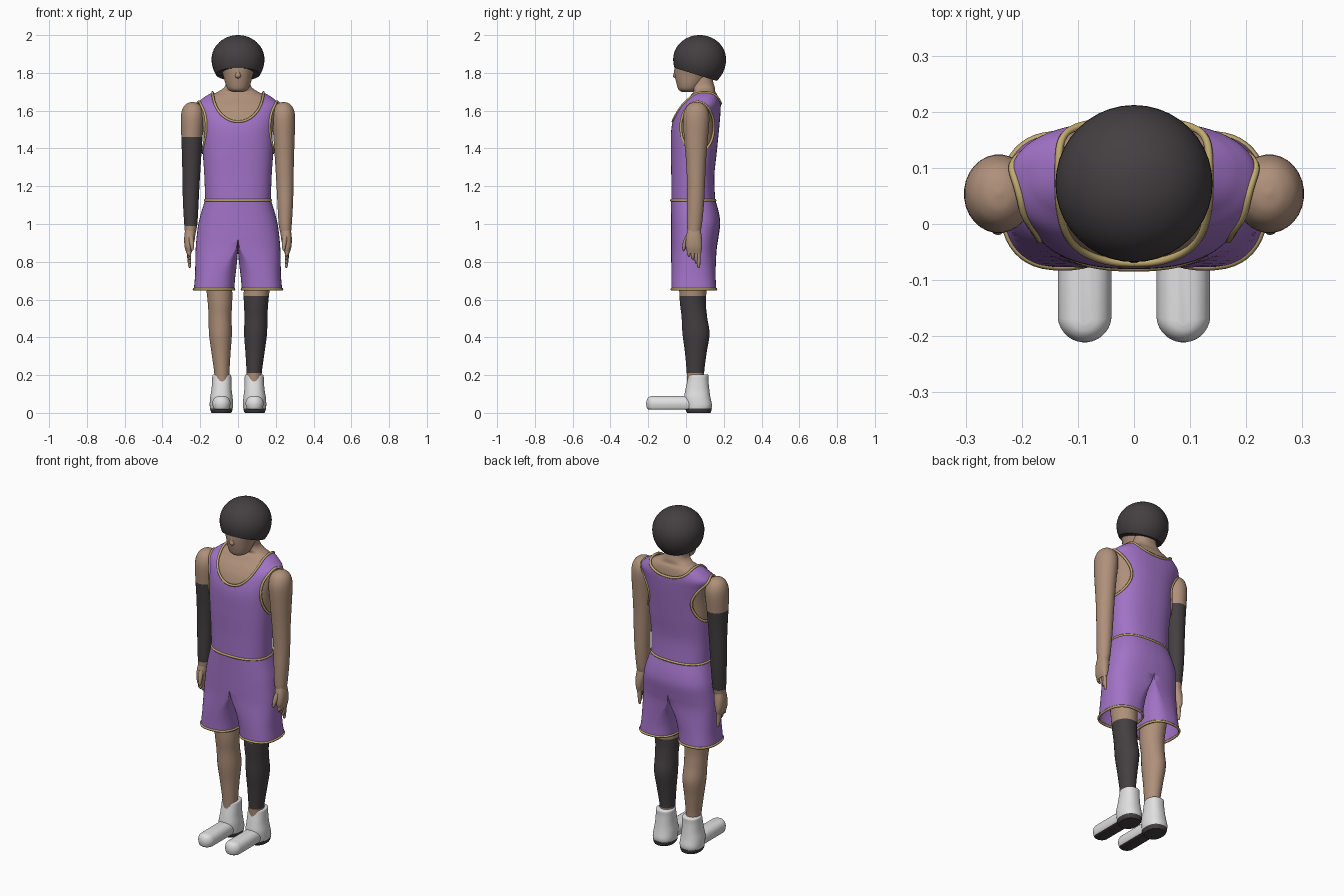
import bpy, bmesh, math
from mathutils import Vector

if "Cube" in bpy.data.objects:
    bpy.data.objects.remove(bpy.data.objects["Cube"])


def material(name, rgb):
    m = bpy.data.materials.new(name)
    m.diffuse_color = (*rgb, 1)
    m.use_nodes = True
    m.node_tree.nodes["Principled BSDF"].inputs["Base Color"].default_value = m.diffuse_color
    return m


SKIN = material("skin", (0.43, 0.28, 0.195))
PURPLE = material("purple_cloth", (0.36, 0.17, 0.57))
GOLD = material("gold_trim", (0.53, 0.40, 0.16))
DARK = material("charcoal", (0.058, 0.050, 0.054))
WHITE = material("white_shoe", (0.75, 0.75, 0.75))


def finish(name, bm, mats, angle=45):
    me = bpy.data.meshes.new(name)
    bm.to_mesh(me)
    bm.free()
    ob = bpy.data.objects.new(name, me)
    bpy.context.collection.objects.link(ob)
    for m in mats:
        me.materials.append(m)
    bpy.ops.object.select_all(action='DESELECT')
    ob.select_set(True)
    bpy.context.view_layer.objects.active = ob
    bpy.ops.object.shade_smooth_by_angle(angle=math.radians(angle))
    return ob


def resample(secs, rows):
    """Catmull-Rom interpolation of a list of section tuples."""
    out, n = [], len(secs) - 1
    for r in range(rows + 1):
        u = r / rows * n
        i = min(int(u), n - 1)
        t = u - i
        a, b, c, d = (secs[min(max(i + k, 0), n)] for k in (-1, 0, 1, 2))
        out.append([q + 0.5 * t * (s - p + t * (2 * p - 5 * q + 4 * s - w + t * (3 * (q - s) + w - p)))
                    for p, q, s, w in zip(a, b, c, d)])
    return out


def skin_rings(rings, caps=True):
    bm = bmesh.new()
    vs = [[bm.verts.new(p) for p in ring] for ring in rings]
    n = len(vs[0])
    for a, b in zip(vs, vs[1:]):
        for i in range(n):
            j = (i + 1) % n
            bm.faces.new((a[i], a[j], b[j], b[i]))
    if caps:
        bm.faces.new(vs[0])
        bm.faces.new(vs[-1])
    bmesh.ops.recalc_face_normals(bm, faces=bm.faces)
    bm.normal_update()
    return bm


def power(v, e):
    return math.copysign(abs(v) ** e, v)


def loft(secs, rows=24, segs=28, p=2.0, caps=True, side=1):
    """Stacked sections (z, cx, cy, rx, ry); p=0 gives a capsule outline."""
    rings = []
    for z, cx, cy, rx, ry in resample(secs, rows):
        ring = []
        for k in range(segs):
            t = 2 * math.pi * (k + 0.5) / segs
            c, s = math.cos(t), math.sin(t)
            if p:
                x, y = rx * power(c, 2 / p), ry * power(s, 2 / p)
            else:
                x, y = rx * c, math.copysign(ry - rx, s) + rx * s
            ring.append((side * (cx + x), cy + y, z))
        rings.append(ring)
    return skin_rings(rings, caps)


def paint_band(bm, z0, z1):
    for z in (z0, z1):
        bmesh.ops.bisect_plane(bm, geom=bm.verts[:] + bm.edges[:] + bm.faces[:],
                               plane_co=(0, 0, z), plane_no=(0, 0, 1))
    for f in bm.faces:
        if z0 < f.calc_center_median().z < z1:
            f.material_index = 1


def boundary_loops(bm):
    nxt = {}
    for e in bm.edges:
        if len(e.link_faces) == 1:
            a, b = e.verts
            nxt.setdefault(a, []).append(b)
            nxt.setdefault(b, []).append(a)
    seen, loops = set(), []
    for start in nxt:
        loop, v = [], start
        while v is not None and v not in seen:
            seen.add(v)
            loop.append(v.co.copy())
            v = next((w for w in nxt[v] if w not in seen), None)
        if len(loop) > 8:
            loops.append(loop)
    return loops


def trim(name, pts, radius=0.007):
    for _ in range(2):
        n = len(pts)
        pts = [(pts[i - 1] + pts[i] * 2 + pts[(i + 1) % n]) / 4 for i in range(n)]
    cu = bpy.data.curves.new(name, 'CURVE')
    cu.dimensions = '3D'
    cu.bevel_depth, cu.bevel_resolution = radius, 1
    sp = cu.splines.new('POLY')
    sp.points.add(len(pts) - 1)
    for q, co in zip(sp.points, pts):
        q.co = (*co, 1)
    sp.use_cyclic_u = True
    cu.materials.append(GOLD)
    ob = bpy.data.objects.new(name, cu)
    bpy.context.collection.objects.link(ob)
    bpy.ops.object.select_all(action='DESELECT')
    ob.select_set(True)
    bpy.context.view_layer.objects.active = ob
    bpy.ops.object.convert(target='MESH')


# Torso sections: z, half width, front y, back y
TORSO = [(1.125, .174, -.078, .155), (1.25, .178, -.078, .15), (1.38, .187, -.08, .163),
         (1.5, .195, -.078, .175), (1.58, .21, -.058, .182), (1.63, .22, -.03, .184),
         (1.665, .187, .0, .181), (1.69, .148, .018, .175), (1.706, .115, .03, .165)]


def torso(shrink):
    return [(z - shrink * .5, 0, (a + b) / 2, w - shrink, (b - a) / 2 - shrink) for z, w, a, b in TORSO]


# Body and neck
finish("torso_and_neck", loft(torso(.01) + [(1.725, 0, .09, .072, .062), (1.76, 0, .085, .064, .058),
       (1.82, 0, .08, .064, .06)], 60, 64, 2.4), [SKIN])


# Jersey with neckline and armholes opened by a shape rule
def opening(v):
    k = min(max(v.y / .15, 0), 1)
    depth = .165 + (.07 - .165) * k * k * (3 - 2 * k)
    neck = math.hypot(v.x / .135, (v.z - 1.706) / depth) - 1
    arm = math.hypot((v.y - .06) / .088, (v.z - 1.512) / .135) - 1 if abs(v.x) > .08 else 1
    return min(neck, arm)


bm = loft(torso(0), 76, 112, 2.4, caps=False)
normals = {v: v.normal.copy() for v in bm.verts}
bmesh.ops.delete(bm, geom=[f for f in bm.faces if opening(f.calc_center_median()) < 0], context='FACES')
for v in [v for v in bm.verts if v.is_boundary and v.co.z > 1.2]:
    for _ in range(3):
        f0 = opening(v.co)
        g = Vector([(opening(v.co + d) - f0) / 1e-4 for d in
                    (Vector((1e-4, 0, 0)), Vector((0, 1e-4, 0)), Vector((0, 0, 1e-4)))])
        g -= normals[v] * g.dot(normals[v])
        step = g * (f0 / max(g.length_squared, 1e-3))
        if step.length > .006:
            step *= .006 / step.length
        v.co -= step
for i, loop in enumerate(boundary_loops(bm)):
    trim(f"jersey_trim_{i}", loop)
finish("jersey", bm, [PURPLE], 60)

# Shorts: each half blends from a half-waist outline to a loose leg tube
SHORTS = [(1.125, .175, -.08, .156, 0, 0), (1.06, .195, -.08, .174, 0, 0), (1.0, .21, -.08, .181, 0, 0),
          (.93, .219, -.08, .172, 0, 0), (.87, .224, -.079, .163, .002, .12),
          (.79, .226, -.078, .158, .01, .6), (.72, .228, -.077, .157, .016, .9),
          (.655, .234, -.077, .16, .02, 1)]
for side, label in ((1, "left"), (-1, "right")):
    rings = []
    for z, xo, y0, y1, xi, m in resample(SHORTS, 36):
        cy, ry, cx, rx = (y0 + y1) / 2, (y1 - y0) / 2, (xo + xi) / 2, (xo - xi) / 2
        ring = []
        for k in range(48):
            t = -math.pi / 2 + 2 * math.pi * k / 48
            c, s = power(math.cos(t), .8), power(math.sin(t), .8)
            half = xo * c if k <= 24 else 0
            ring.append((side * (half * (1 - m) + (cx + rx * c) * m), cy + ry * s, z))
        rings.append(ring)
    bm = skin_rings(rings, caps=False)
    for loop in boundary_loops(bm):
        if loop[0].z < 1:
            trim(f"{label}_shorts_hem", loop)
    finish(f"{label}_shorts_half", bm, [PURPLE], 50)

# Arms, hands, legs and shoes
for side, label in ((1, "left"), (-1, "right")):
    bm = loft([(1.646, .24, .055, .004, .004), (1.638, .24, .055, .03, .034), (1.612, .24, .055, .053, .058),
               (1.56, .241, .054, .062, .07), (1.45, .244, .053, .056, .063), (1.33, .246, .053, .05, .053),
               (1.2, .249, .053, .045, .047), (1.1, .25, .05, .041, .045), (1.0, .25, .045, .035, .04),
               (.955, .252, .042, .029, .034)], 50, 28, side=side)
    if side < 0:
        paint_band(bm, .99, 1.46)
    finish(f"{label}_arm", bm, [SKIN, DARK])
    finish(f"{label}_palm", loft([(.98, .251, .043, .027, .032), (.93, .256, .042, .029, .042),
           (.88, .26, .042, .023, .044), (.845, .26, .044, .013, .036)], 12, 20, 2.4, side=side), [SKIN])
    for i, (y, tip) in enumerate(((.016, .825), (.036, .81), (.055, .79), (.067, .768))):
        finish(f"{label}_finger_{i}", loft([(.89, .26, y, .013, .012), (.84, .259, y, .012, .011),
               (tip + .01, .256, y, .008, .008), (tip, .256, y, .002, .002)], 8, 10, side=side), [SKIN])
    finish(f"{label}_thumb", loft([(.94, .25, .012, .014, .014), (.9, .245, -.004, .013, .013),
           (.868, .242, -.012, .008, .008), (.858, .242, -.013, .002, .002)], 8, 10, side=side), [SKIN])

    bm = loft([(.15, .086, .052, .038, .045), (.22, .086, .05, .041, .047), (.32, .09, .052, .051, .058),
               (.42, .093, .053, .061, .072), (.51, .095, .044, .061, .068), (.6, .096, .036, .066, .07),
               (.75, .105, .04, .074, .08), (.9, .11, .045, .08, .09)], 42, 28, side=side)
    if side > 0:
        paint_band(bm, .21, .62)
    finish(f"{label}_leg", bm, [SKIN, DARK])

    parts = (("shoe_toe", [(.018, .088, -.065, .036, .134), (.026, .088, -.065, .043, .142),
                           (.05, .088, -.065, .048, .146), (.072, .088, -.065, .042, .141),
                           (.085, .088, -.065, .028, .13), (.09, .088, -.065, .01, .115)], 0),
             ("shoe_upper", [(.015, .088, .066, .058, .066), (.04, .088, .067, .062, .071),
                             (.08, .088, .06, .06, .07), (.12, .087, .06, .054, .064),
                             (.17, .086, .063, .051, .056), (.197, .086, .066, .05, .053),
                             (.203, .086, .066, .044, .048)], 2.3))
    for part, secs, p in parts:
        bm = loft(secs, 20, 32, p, side=side)
        for f in bm.faces:
            f.material_index = int(f.normal.z < -.75)
        finish(f"{label}_{part}", bm, [WHITE, DARK])
    finish(f"{label}_heel_sole", loft([(0, .088, .068, .052, .062), (.012, .088, .067, .058, .068),
           (.024, .088, .067, .06, .07)], 4, 32, 2.3, side=side), [DARK])

# Head with a small nose
finish("head", loft([(1.7, 0, .012, .03, .035), (1.712, 0, .015, .052, .055), (1.74, 0, .022, .066, .072),
       (1.79, 0, .04, .08, .1), (1.84, 0, .06, .098, .12), (1.9, 0, .07, .1, .12)], 24, 32), [SKIN])
finish("nose", loft([(1.77, 0, -.05, .006, .006), (1.782, 0, -.054, .016, .016),
       (1.8, 0, -.053, .012, .012), (1.835, 0, -.052, .008, .008)], 10, 12), [SKIN])

# Rounded hair, trimmed along a plane that drops toward the back
bm = bmesh.new()
bmesh.ops.create_uvsphere(bm, u_segments=40, v_segments=28, radius=1)
for v in bm.verts:
    v.co = Vector((v.co.x * .14, .072 + v.co.y * .14, 1.872 + v.co.z * (.128 if v.co.z > 0 else .15)))
bmesh.ops.bisect_plane(bm, geom=bm.verts[:] + bm.edges[:] + bm.faces[:], plane_co=(0, -.065, 1.828),
                       plane_no=(0, -.068, -.22), clear_outer=True)
bmesh.ops.holes_fill(bm, edges=[e for e in bm.edges if e.is_boundary])
finish("hair", bm, [DARK])
